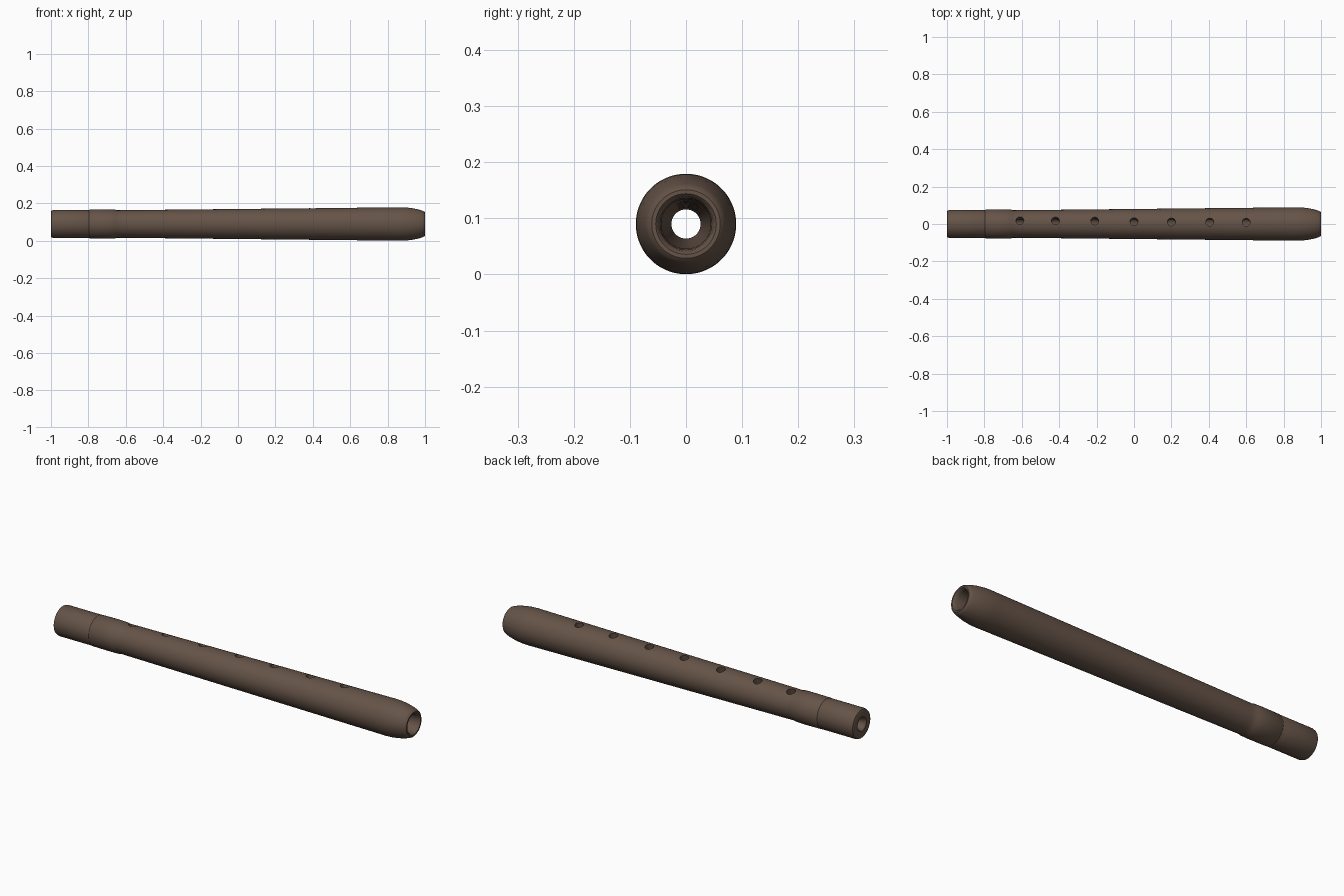
import bpy, bmesh, math

if "Cube" in bpy.data.objects:
    bpy.data.objects.remove(bpy.data.objects["Cube"])

SEG = 72
CZ = 0.09  # height of the tube axis

wood = bpy.data.materials.new("dark brown wood")
wood.diffuse_color = (0.13, 0.087, 0.064, 1)
wood.use_nodes = True
wood.node_tree.nodes["Principled BSDF"].inputs["Base Color"].default_value = wood.diffuse_color

# Outer wall (x, radius): foot cap, joint ring, tapering body, rounded mouth
outer = [(-1.0, 0.036), (-1.0, 0.066), (-0.997, 0.072), (-0.985, 0.0755),
         (-0.80, 0.0755), (-0.797, 0.0745), (-0.794, 0.0765),
         (-0.70, 0.0775), (-0.655, 0.0765), (-0.648, 0.0735)]
N = 48
for i in range(1, N + 1):
    t = i / N
    outer.append((-0.648 + 1.488 * t, 0.0735 + 0.0155 * t))
outer += [(0.87, 0.0895), (0.90, 0.0882), (0.935, 0.084), (0.965, 0.0775),
          (0.985, 0.0715), (0.995, 0.067), (1.0, 0.061), (1.0, 0.054),
          (0.995, 0.049), (0.98, 0.046)]
# Inner bore, narrowing from the mouth to the foot
inner = []
for i in range(N + 1):
    t = i / N
    inner.append((0.94 - 1.90 * t, 0.044 - 0.018 * t))
inner += [(-0.985, 0.028), (-0.995, 0.031)]
profile = outer + inner


def finish(bm, name):
    bmesh.ops.recalc_face_normals(bm, faces=bm.faces)
    me = bpy.data.meshes.new(name)
    bm.to_mesh(me)
    bm.free()
    ob = bpy.data.objects.new(name, me)
    bpy.context.collection.objects.link(ob)
    me.materials.append(wood)
    return ob


# Flute tube, lathed around the x axis
bm = bmesh.new()
rings = []
for s in range(SEG):
    a = 2 * math.pi * s / SEG
    rings.append([bm.verts.new((x, r * math.cos(a), CZ + r * math.sin(a)))
                  for x, r in profile])
P = len(profile)
for s in range(SEG):
    A, B = rings[s], rings[(s + 1) % SEG]
    for i in range(P):
        j = (i + 1) % P
        bm.faces.new((A[i], A[j], B[j], B[i]))
flute = finish(bm, "flute_tube")

# Finger holes, drilled radially along the top
holes = [(-0.61, 0.020), (-0.42, 0.018), (-0.21, 0.017), (0.0, 0.013),
         (0.2, 0.011), (0.405, 0.010), (0.6, 0.009)]
bm = bmesh.new()
HS = 24
for x, y in holes:
    tilt = math.asin(y / 0.08)
    loops = []
    for h in (0.015, 0.13):
        loop = []
        for k in range(HS):
            a = 2 * math.pi * k / HS
            u, v = 0.021 * math.cos(a), 0.021 * math.sin(a)
            loop.append(bm.verts.new((x + u,
                                      v * math.cos(tilt) + h * math.sin(tilt),
                                      CZ + h * math.cos(tilt) - v * math.sin(tilt))))
        bm.faces.new(loop)
        loops.append(loop)
    for k in range(HS):
        m = (k + 1) % HS
        bm.faces.new((loops[0][k], loops[0][m], loops[1][m], loops[1][k]))
cutter = finish(bm, "finger_hole_cutter")
cutter.hide_render = True

mod = flute.modifiers.new("finger holes", 'BOOLEAN')
mod.operation = 'DIFFERENCE'
mod.solver = 'EXACT'
mod.object = cutter
bpy.context.view_layer.objects.active = flute
flute.select_set(True)
bpy.ops.object.modifier_apply(modifier=mod.name)
bpy.data.objects.remove(cutter, do_unlink=True)
bpy.ops.object.shade_smooth_by_angle(angle=math.radians(35))
